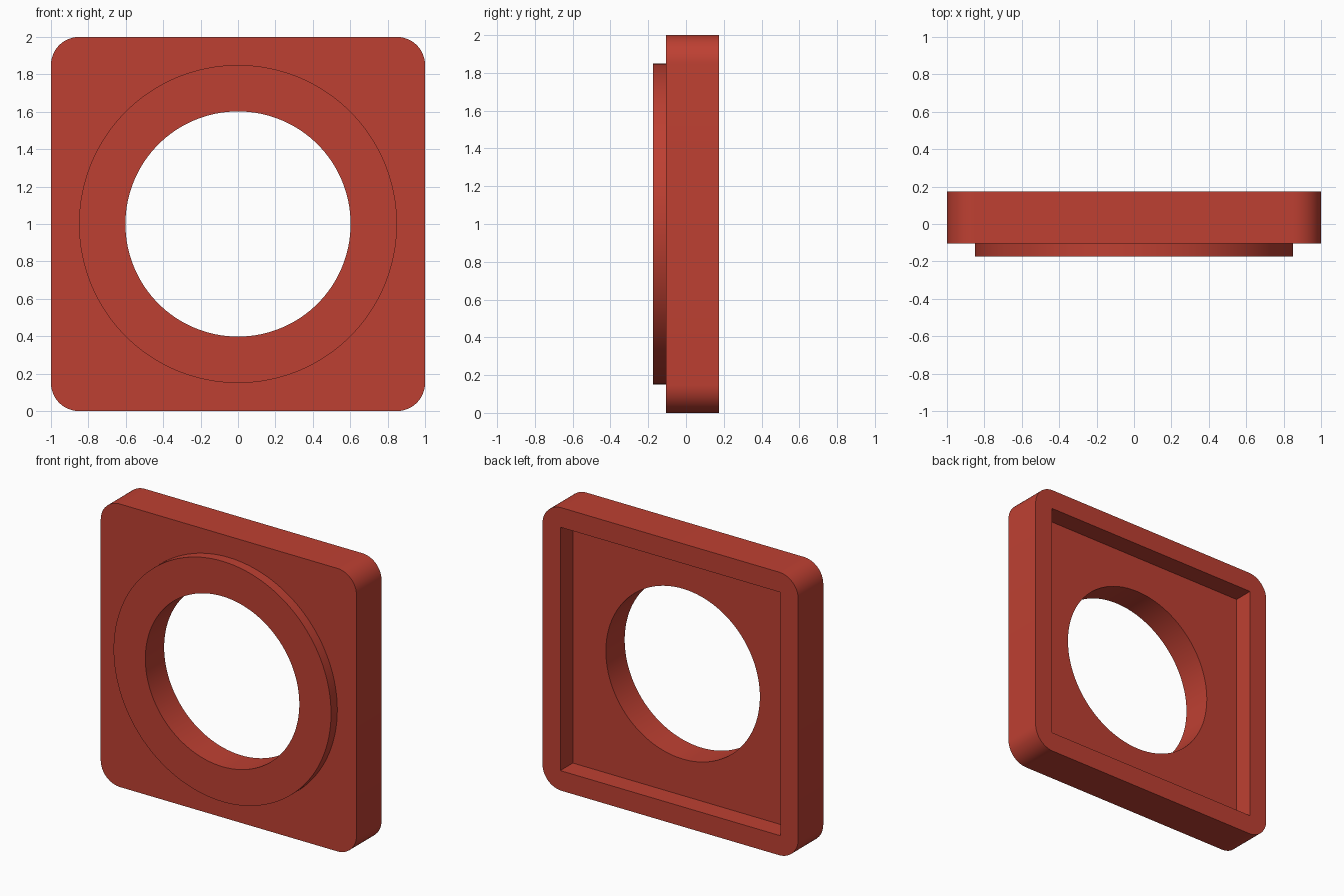
import bpy
import bmesh
import math
from mathutils import Matrix

if "Cube" in bpy.data.objects:
    bpy.data.objects.remove(bpy.data.objects["Cube"])

Y_FRONT, Y_PLATE, Y_FLOOR, Y_BACK = -0.175, -0.105, 0.035, 0.175
CENTRE_Z = 1.0

red = bpy.data.materials.new("brick red")
red.diffuse_color = (0.515, 0.051, 0.032, 1.0)
red.use_nodes = True
red.node_tree.nodes["Principled BSDF"].inputs["Base Color"].default_value = red.diffuse_color


def finish(name, bm):
    mesh = bpy.data.meshes.new(name)
    bmesh.ops.recalc_face_normals(bm, faces=bm.faces)
    bm.to_mesh(mesh)
    bm.free()
    mesh.materials.append(red)
    obj = bpy.data.objects.new(name, mesh)
    bpy.context.collection.objects.link(obj)
    return obj


def block(name, half, y0, y1, radius=0.0):
    """Square block between two depths, corners optionally rounded."""
    bm = bmesh.new()
    place = Matrix.Translation((0, (y0 + y1) / 2, CENTRE_Z)) @ Matrix.Diagonal((2 * half, y1 - y0, 2 * half, 1))
    bmesh.ops.create_cube(bm, size=1, matrix=place)
    if radius:
        edges = [e for e in bm.edges if abs(e.verts[0].co.y - e.verts[1].co.y) > 0.01]
        bmesh.ops.bevel(bm, geom=edges, offset=radius, segments=12, profile=0.5, affect='EDGES')
    return finish(name, bm)


def disc(name, radius, y0, y1):
    """Round cylinder along the depth axis."""
    bm = bmesh.new()
    place = Matrix.Translation((0, (y0 + y1) / 2, CENTRE_Z)) @ Matrix.Rotation(math.pi / 2, 4, 'X')
    bmesh.ops.create_cone(bm, cap_ends=True, segments=128, radius1=radius, radius2=radius,
                          depth=y1 - y0, matrix=place)
    return finish(name, bm)


def combine(target, tool, operation):
    mod = target.modifiers.new(operation.lower(), 'BOOLEAN')
    mod.operation, mod.object, mod.solver = operation, tool, 'EXACT'
    bpy.context.view_layer.objects.active = target
    bpy.ops.object.modifier_apply(modifier=mod.name)
    bpy.data.objects.remove(tool, do_unlink=True)


# Rounded square plate
plate = block("square_flange_plate", 1.0, Y_PLATE, Y_BACK, 0.15)
# Square recess in the back
combine(plate, block("recess_cutter", 0.86, Y_FLOOR, Y_BACK + 0.1), 'DIFFERENCE')
# Raised collar on the front
combine(plate, disc("collar", 0.85, Y_FRONT, Y_PLATE + 0.06), 'UNION')
# Round opening through everything
combine(plate, disc("hole_cutter", 0.602, Y_FRONT - 0.1, Y_BACK + 0.1), 'DIFFERENCE')

# Smooth curved walls, crisp edges
bpy.ops.object.select_all(action='DESELECT')
plate.select_set(True)
bpy.context.view_layer.objects.active = plate
bpy.ops.object.shade_smooth_by_angle(angle=math.radians(30))
